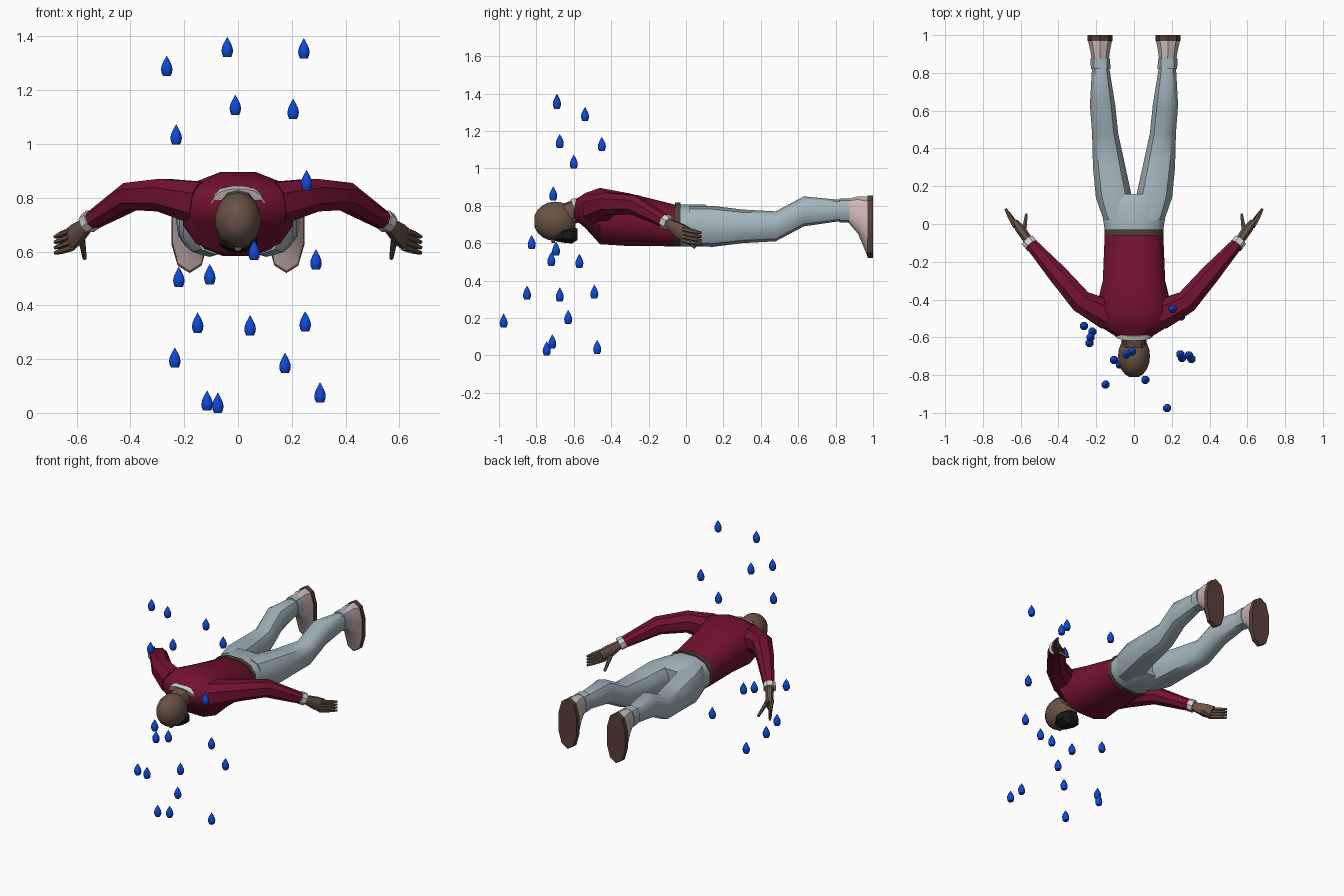
import bpy, bmesh, math
from mathutils import Vector

cube = bpy.data.objects.get("Cube")
if cube:
    bpy.data.objects.remove(cube, do_unlink=True)


def material(name, red, green, blue):
    mat = bpy.data.materials.new(name)
    mat.use_nodes = True
    mat.diffuse_color = (red, green, blue, 1)
    shader = mat.node_tree.nodes["Principled BSDF"]
    shader.inputs["Base Color"].default_value = mat.diffuse_color
    return mat


crimson = material("crimson_knit", .17, .006, .03)
denim = material("pale_denim", .36, .46, .5)
skin = material("brown_skin", .14, .085, .06)
cream = material("shoe_cream", .62, .49, .48)
brown = material("sole_brown", .1, .05, .04)
white = material("trim_white", .65, .62, .6)
olive = material("belt_olive", .07, .055, .035)
black = material("beard_black", .01, .01, .01)
water = material("water_blue", .004, .065, .68)


def loft(name, mat, stations, sides=10, axis=None, square=.85, angle=40):
    """Skin rounded rings; each station is (centre, half width, half height)."""
    bm = bmesh.new()
    centres = [Vector(station[0]) for station in stations]
    rings = []
    for i, (centre, width, height) in enumerate(stations):
        following = centres[min(i + 1, len(centres) - 1)]
        tangent = Vector(axis) if axis else following - centres[max(i - 1, 0)]
        tangent.normalize()
        upright = abs(tangent.z) > .95
        across = tangent.cross(Vector((0, upright, not upright))).normalized()
        up = across.cross(tangent)
        ring = []
        for k in range(sides):
            turn = math.tau * (k + .5) / sides
            u, v = [math.copysign(abs(f) ** square, f)
                    for f in (math.cos(turn), math.sin(turn))]
            ring.append(bm.verts.new(centres[i] + across * width * u + up * height * v))
        rings.append(ring)
    for ring, other in zip(rings, rings[1:]):
        for k in range(sides):
            j = (k + 1) % sides
            bm.faces.new((ring[k], ring[j], other[j], other[k]))
    bm.faces.new(rings[0])
    bm.faces.new(rings[-1])
    bmesh.ops.recalc_face_normals(bm, faces=bm.faces)
    mesh = bpy.data.meshes.new(name)
    bm.to_mesh(mesh)
    bm.free()
    mesh.materials.append(mat)
    obj = bpy.data.objects.new(name, mesh)
    bpy.context.collection.objects.link(obj)
    bpy.ops.object.select_all(action='DESELECT')
    obj.select_set(True)
    bpy.context.view_layer.objects.active = obj
    bpy.ops.object.shade_smooth_by_angle(angle=math.radians(angle))
    return obj


def body(name, mat, rows, centre_x=lambda y: 0, **options):
    """Loft lengthwise from rows of (y, half width, low z, high z)."""
    stations = [((centre_x(y), y, (low + high) / 2), width, (high - low) / 2)
                for y, width, low, high in rows]
    return loft(name, mat, stations, axis=(0, 1, 0), **options)


def band(name, mat, start, end, width, low, high, **options):
    """Short straight piece with one cross-section."""
    return body(name, mat, [(y, width, low, high) for y in (start, end)], **options)


def tube(name, mat, path, radii, **options):
    """Round limb along a path."""
    return loft(name, mat, [(point, r, r) for point, r in zip(path, radii)], **options)


# Torso, belt and hips
body("sweater_torso", crimson, [(-.6, .09, .73, .83), (-.54, .19, .68, .87),
                                (-.46, .21, .59, .9), (-.3, .17, .58, .87),
                                (-.06, .16, .58, .81)], sides=12)
band("belt", olive, -.06, -.03, .16, .58, .82, sides=12)
body("trouser_hips", denim, [(-.03, .16, .58, .81), (.1, .18, .58, .81),
                             (.16, .17, .61, .78)], sides=12)

# Neck and collar
tube("neck", skin, [(0, -.53, .79), (0, -.65, .75)], [.065, .06])
loft("collar", white, [((0, -.565, .78), .1, .07), ((0, -.59, .77), .1, .07)],
     sides=16, axis=(0, -.9, -.4))

# Bald egg-shaped head with a beard and nose on the underside
arcs = [math.pi * i / 10 for i in range(1, 10)]
loft("head", skin, [((0, -.7 - .115 * math.cos(arc), .717),
                     .087 * math.sin(arc), .105 * math.sin(arc)) for arc in arcs],
     sides=14, axis=(0, 1, 0), square=1, angle=60)
body("beard", black, [(-.7, .05, .61, .65), (-.66, .075, .6, .69),
                      (-.61, .07, .595, .69), (-.58, .035, .615, .68)], sides=8, angle=20)
band("nose", skin, -.72, -.7, .015, .6, .63, sides=6)

# Limbs, built once for each side
for side, tag in ((1, "left"), (-1, "right")):
    def leg_x(y):
        return side * (.08 + .2 * y - .1 * y * y)

    def mirrored(*points):
        return [Vector((side * x, y, z)) for x, y, z in points]

    # Leg, cuff, shoe and sole
    body(tag + "_trouser_leg", denim,
         [(.02, .08, .59, .8), (.14, .1, .58, .8), (.3, .09, .6, .78),
          (.48, .072, .61, .77), (.63, .07, .69, .85), (.84, .046, .72, .83)], leg_x)
    band(tag + "_trouser_cuff", denim, .82, .875, .054, .71, .84, centre_x=leg_x)
    body(tag + "_shoe", cream, [(.86, .046, .72, .835), (.92, .055, .65, .85),
                                (.97, .066, .53, .85)], leg_x)
    band(tag + "_shoe_sole", brown, .97, 1, .07, .52, .855, centre_x=leg_x)

    # Sleeve swept out and back, with a cuff at the wrist
    tube(tag + "_sleeve", crimson,
         mirrored((.14, -.48, .78), (.28, -.41, .81), (.4, -.27, .805), (.55, -.1, .71)),
         [.085, .065, .055, .034], sides=8)
    tube(tag + "_sleeve_cuff", white,
         mirrored((.54, -.115, .72), (.56, -.09, .705)), [.039, .039], sides=8)

    # Open hand with fanned fingers
    wrist, heel, knuckles = mirrored((.55, -.1, .71), (.6, -.03, .665), (.625, .005, .645))
    loft(tag + "_palm", skin, [(wrist, .026, .024), (heel, .027, .042),
                               (knuckles, .018, .043)], sides=8)
    for n in range(4):
        drop = n * .02
        root, tip = mirrored((.63 - drop / 4, -.015, .675 - drop), (.68, .08, .655 - drop))
        tube(f"{tag}_finger_{n + 1}", skin, [root, root.lerp(tip, .6), tip],
             [.013, .012, .007], sides=6)
    tube(tag + "_thumb", skin, mirrored((.585, -.06, .67), (.57, .05, .575)),
         [.015, .008], sides=6)

# Falling water drops share one teardrop mesh
levels = [i / 6 for i in range(7)]
teardrop = tube("water_drop", water, [(0, 0, .075 * t - .037) for t in levels],
                [.024 * math.sin(math.pi * (.2 + .79 * t)) * (1.1 - .4 * t) for t in levels],
                sides=8, square=1, angle=50)
places = [(-.04, -.69, 1.36), (.245, -.69, 1.355), (-.265, -.54, 1.29), (-.01, -.675, 1.145),
          (.205, -.45, 1.13), (-.23, -.6, 1.035), (.255, -.71, .865), (-.235, -.47, .83),
          (.06, -.825, .605), (.29, -.695, .57), (-.105, -.72, .515), (-.22, -.57, .505),
          (-.15, -.85, .335), (.25, -.49, .34), (.045, -.675, .325), (-.235, -.63, .205),
          (.175, -.975, .185), (.305, -.715, .075), (-.115, -.475, .045), (-.075, -.745, .037)]
for place in places:
    copy = teardrop.copy()
    copy.location = place
    bpy.context.collection.objects.link(copy)
bpy.data.objects.remove(teardrop, do_unlink=True)
